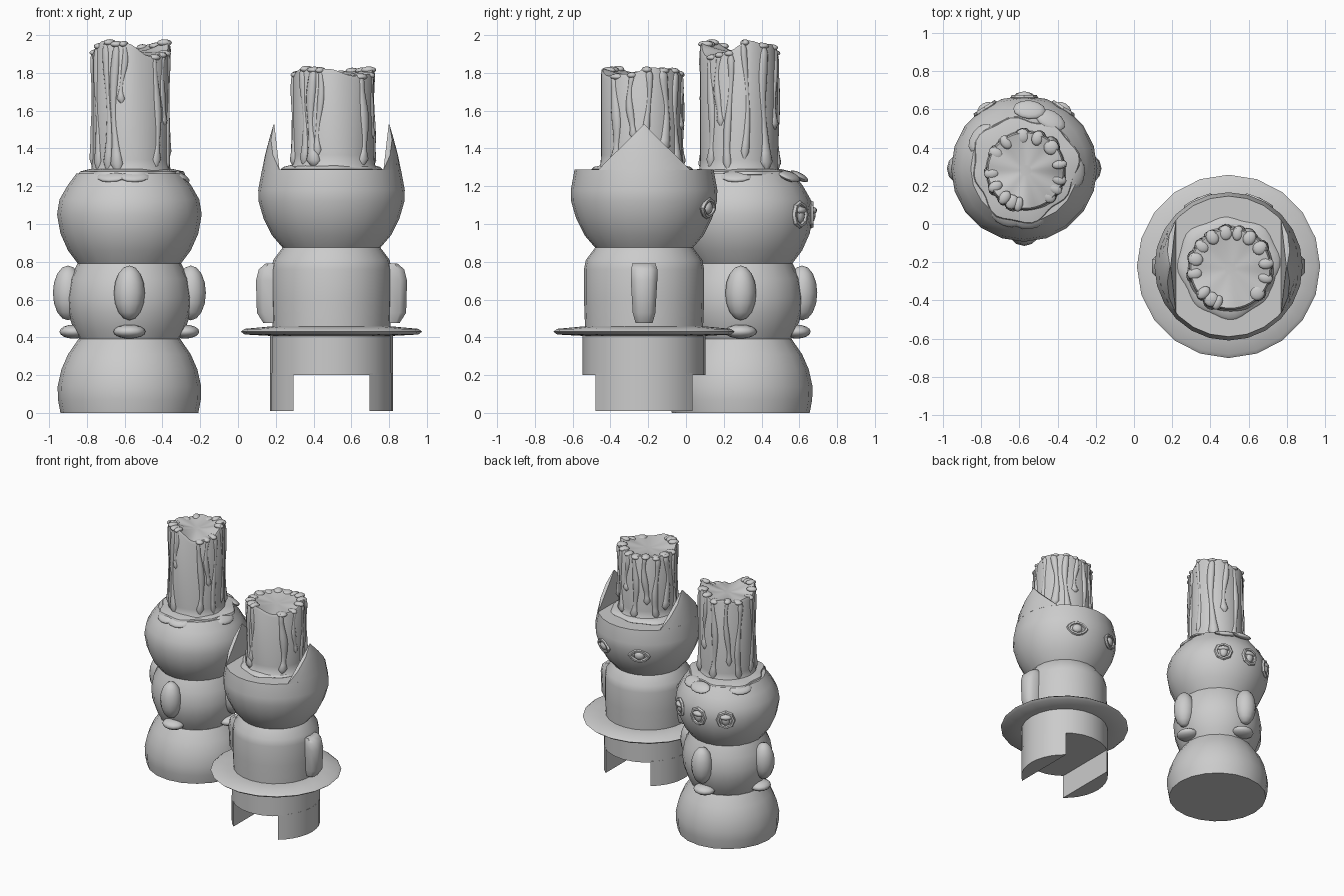
import bpy, bmesh, math
from math import sin, cos, pi, radians
from mathutils import Matrix, Vector

if "Cube" in bpy.data.objects:
    bpy.data.objects.remove(bpy.data.objects["Cube"])

grey = bpy.data.materials.new("plain_grey")
grey.use_nodes = True
grey.diffuse_color = (0.6, 0.6, 0.6, 1)
grey.node_tree.nodes["Principled BSDF"].inputs["Base Color"].default_value = (0.6, 0.6, 0.6, 1)


def finish(name, bm, matrix, angle=40):
    bmesh.ops.recalc_face_normals(bm, faces=bm.faces)
    mesh = bpy.data.meshes.new(name)
    bm.to_mesh(mesh)
    bm.free()
    mesh.transform(matrix)
    mesh.materials.append(grey)
    obj = bpy.data.objects.new(name, mesh)
    bpy.context.collection.objects.link(obj)
    bpy.ops.object.select_all(action='DESELECT')
    obj.select_set(True)
    bpy.context.view_layer.objects.active = obj
    bpy.ops.object.shade_smooth_by_angle(angle=radians(angle))
    return obj


def rings(bm, loops, closed=False):
    """Skin a stack of point loops, capping the ends unless closed."""
    vs = [[bm.verts.new(p) for p in loop] for loop in loops]
    n = len(vs[0])
    pairs = list(zip(vs, vs[1:])) + ([(vs[-1], vs[0])] if closed else [])
    for a, b in pairs:
        for i in range(n):
            bm.faces.new((a[i], a[(i + 1) % n], b[(i + 1) % n], b[i]))
    if not closed:
        bm.faces.new(vs[0])
        bm.faces.new(vs[-1])


def lathe(name, profile, matrix, n=20, angle=40, wobble=lambda a: 1):
    bm = bmesh.new()
    turn = [2 * pi * i / n for i in range(n)]
    rings(bm, [[(r * wobble(a) * cos(a), r * wobble(a) * sin(a), z) for a in turn] for r, z in profile])
    return finish(name, bm, matrix, angle)


def ball(name, matrix, size, segments=12):
    bm = bmesh.new()
    bmesh.ops.create_uvsphere(bm, u_segments=segments, v_segments=8, radius=1)
    return finish(name, bm, matrix @ Matrix.Diagonal((*size, 1)), 60)


def around(place, degrees, radius, z, tilt=0):
    """Frame on the side of a figure: local x points outward."""
    return (place @ Matrix.Rotation(radians(degrees), 4, 'Z') @ Matrix.Translation((radius, 0, z))
            @ Matrix.Rotation(radians(tilt), 4, 'Y'))


def eye(name, frame, width, height, sides, power):
    """Raised rim with an eyeball set inside it."""
    bm = bmesh.new()
    loops = []
    for i in range(sides):
        a = 2 * pi * i / sides
        out = Vector((0, cos(a), sin(a) * abs(sin(a)) ** power))
        loops.append([(0.016 * sin(t), out.y * (width + 0.014 * cos(t)), out.z * (height + 0.014 * cos(t)))
                      for t in (2 * pi * k / 6 for k in range(6))])
    rings(bm, loops, closed=True)
    finish(name + "_rim", bm, frame)
    ball(name + "_ball", frame, (0.024, width * 0.55, height * 0.75))


def candle(name, place, base, top, radius, wave, drips):
    """Burnt candle: uneven rim, dished top and wax runs."""
    n = 48
    turn = [2 * pi * i / n for i in range(n)]

    def rim(a):
        return top + wave * (sin(2 * a) + 0.55 * sin(3 * a + 1) + 0.35 * sin(7 * a))

    def loop(r, height):
        return [(r * cos(a), r * sin(a), height(a)) for a in turn]
    bm = bmesh.new()
    loops = [loop(radius * 1.12, lambda a: base), loop(radius * 1.02, lambda a: base + 0.03),
             loop(radius, lambda a: base + 0.08), loop(radius, lambda a: rim(a) - 0.02)]
    for share in (0.96, 0.86, 0.65, 0.4, 0.15):
        loops.append(loop(radius * share, lambda a: top - 0.025 + (rim(a) - top + 0.025) * share ** 2))
    rings(bm, loops)
    finish(name, bm, place, 45)
    for i, (deg, low, width) in enumerate(drips):
        a = radians(deg)
        high = rim(a)
        span = high - low
        bm = bmesh.new()
        stack = []
        for k in range(15):
            t = k / 14
            w = width * (0.75 + 0.2 * sin(9 * t + i) + 0.5 * max(0, 1 - abs(t - 0.06) / 0.12))
            if k in (0, 14):
                w *= 0.35
            side = 0.012 * sin(5 * t + 2 * i)
            stack.append([(0.75 * w * cos(b), side + w * sin(b), low + span * t)
                          for b in (2 * pi * j / 10 for j in range(10))])
        rings(bm, stack)
        finish(f"{name}_drip_{i + 1}", bm, around(place, deg, radius - 0.005, 0), 60)
        # lump of wax where the run leaves the rim
        ball(f"{name}_lump_{i + 1}", around(place, deg, radius * 0.88, high - 0.012), (0.04, width * 1.3, 0.018))


# ---- round figure -------------------------------------------------------
A = Matrix.Translation((-0.575, 0.29, 0))
lathe("round_base", [(0.365, 0), (0.378, 0.07), (0.38, 0.14), (0.36, 0.23), (0.325, 0.31), (0.27, 0.39)], A)
lathe("round_body", [(0.255, 0.37), (0.295, 0.44), (0.325, 0.53), (0.332, 0.61), (0.315, 0.71), (0.27, 0.8)], A)
lathe("round_head", [(0.265, 0.78), (0.325, 0.86), (0.365, 0.95), (0.383, 1.05), (0.37, 1.13), (0.33, 1.2),
                     (0.28, 1.268)], A)
for i in range(4):
    ball(f"round_arm_{i + 1}", around(A, 90 * i, 0.325, 0.635), (0.08, 0.082, 0.145))
    ball(f"round_foot_{i + 1}", around(A, 90 * i, 0.295, 0.43), (0.075, 0.085, 0.037))
for i, deg in enumerate((57, 90, 123)):
    frame = around(A, deg, 0.372, 1.05)
    eye(f"round_eye_{i + 1}", frame, 0.058, 0.06, 8, 0)
    ball(f"round_eyelid_{i + 1}", frame @ Matrix.Translation((0.005, 0, 0.022)), (0.027, 0.045, 0.02))

# wax pooled over the head, with lobes creeping past the edge
lathe("round_wax_pool", [(0.24, 1.255), (0.275, 1.262), (0.268, 1.278), (0.21, 1.292)], A, 48, 40,
      lambda a: 1 + 0.06 * sin(3 * a + 0.6) + 0.04 * sin(8 * a))
for i, (deg, reach) in enumerate(((250, 0.27), (275, 0.27), (85, 0.31), (62, 0.29), (145, 0.28), (355, 0.27))):
    ball(f"round_wax_lobe_{i + 1}", around(A, deg, reach, 1.252, 28), (0.055, 0.085, 0.02))
candle("tall_candle", A @ Matrix.Translation((0.008, -0.01, 0)), 1.26, 1.935, 0.205, 0.03,
       [(232, 1.28, 0.022), (246, 1.27, 0.026), (258, 1.64, 0.018), (312, 1.3, 0.026), (328, 1.52, 0.022),
        (345, 1.28, 0.022), (10, 1.34, 0.018), (42, 1.28, 0.03), (70, 1.5, 0.024), (95, 1.28, 0.028),
        (125, 1.4, 0.022), (150, 1.28, 0.026), (185, 1.3, 0.022), (208, 1.28, 0.022)])

# ---- hat figure ---------------------------------------------------------
B = Matrix.Translation((0.495, -0.222, 0))
lathe("hat_crown", [(0.325, 0.2), (0.325, 0.42)], B, 24)
for side in (0, 180):
    # legs are slices of the crown left on each side of a channel
    half = math.acos(0.2 / 0.325)
    arc = [(0.325 * cos(half * t / 5), 0.325 * sin(half * t / 5)) for t in range(-5, 6)]
    bm = bmesh.new()
    rings(bm, [[(x, y, z) for x, y in arc] for z in (0.01, 0.21)])
    finish("left_leg" if side == 0 else "right_leg", bm, around(B, side, 0, 0))
lathe("hat_brim", [(0.33, 0.408), (0.46, 0.415), (0.48, 0.43), (0.46, 0.445), (0.33, 0.457)], B, 20, 60)
lathe("hat_body", [(0.312, 0.44), (0.318, 0.6), (0.318, 0.76), (0.308, 0.81), (0.255, 0.88)], B, 24)
lathe("hat_head", [(0.255, 0.87), (0.315, 0.94), (0.36, 1.03), (0.386, 1.12), (0.388, 1.18), (0.368, 1.288)], B, 24)
for side, label in ((0, "left"), (180, "right")):
    # arm: flattened bar with tapered ends
    bm = bmesh.new()
    rings(bm, [[(x * d, y * w, z) for x, y in ((-0.1, 1), (0.6, 1), (1, 0.5), (1, -0.5), (0.6, -1), (-0.1, -1))]
               for z, d, w in ((0.475, 0.05, 0.045), (0.53, 0.085, 0.06), (0.7, 0.09, 0.07),
                               (0.76, 0.075, 0.07), (0.79, 0.04, 0.06))])
    finish(label + "_arm", bm, around(B, side, 0.31, 0), 50)
    # pointed ear: curved outside, flat inside
    bm = bmesh.new()
    half = math.acos(0.275 / 0.368)
    levels = []
    for t in (0, 0.33, 0.66, 0.99):
        h = half * (1 - t)
        r = 0.368 - 0.062 * t ** 1.2
        arc = [(r * cos(h * k / 4), r * sin(h * k / 4), 1.285 + 0.245 * t) for k in range(-4, 5)]
        levels.append(arc)
    for level, t in zip(levels, (0, 0.33, 0.66, 0.99)):
        y = level[-1][1]
        x = min(level[-1][0], 0.275 + 0.028 * t)
        level += [(x, y, level[0][2]), (x, -y, level[0][2])]
    rings(bm, levels)
    bmesh.ops.remove_doubles(bm, verts=bm.verts, dist=0.0005)
    finish(label + "_ear", bm, around(B, side, 0, 0))
    eye(label + "_eye", around(B, 90 + (-25 if side == 0 else 25), 0.372, 1.085, 8), 0.07, 0.045, 12, 0.5)

lathe("hat_wax_pool", [(0.25, 1.28), (0.262, 1.29), (0.25, 1.302), (0.21, 1.312)], B, 48, 40,
      lambda a: 1 + 0.04 * sin(3 * a) + 0.03 * sin(8 * a + 1))
candle("short_candle", B @ Matrix.Translation((0.01, -0.012, 0)), 1.285, 1.81, 0.215, 0.016,
       [(222, 1.31, 0.022), (238, 1.3, 0.03), (249, 1.36, 0.02), (318, 1.31, 0.032), (345, 1.45, 0.022),
        (8, 1.3, 0.022), (35, 1.38, 0.028), (58, 1.3, 0.026), (78, 1.5, 0.022), (98, 1.3, 0.028),
        (120, 1.42, 0.026), (142, 1.3, 0.026), (165, 1.36, 0.028), (188, 1.3, 0.024)])
